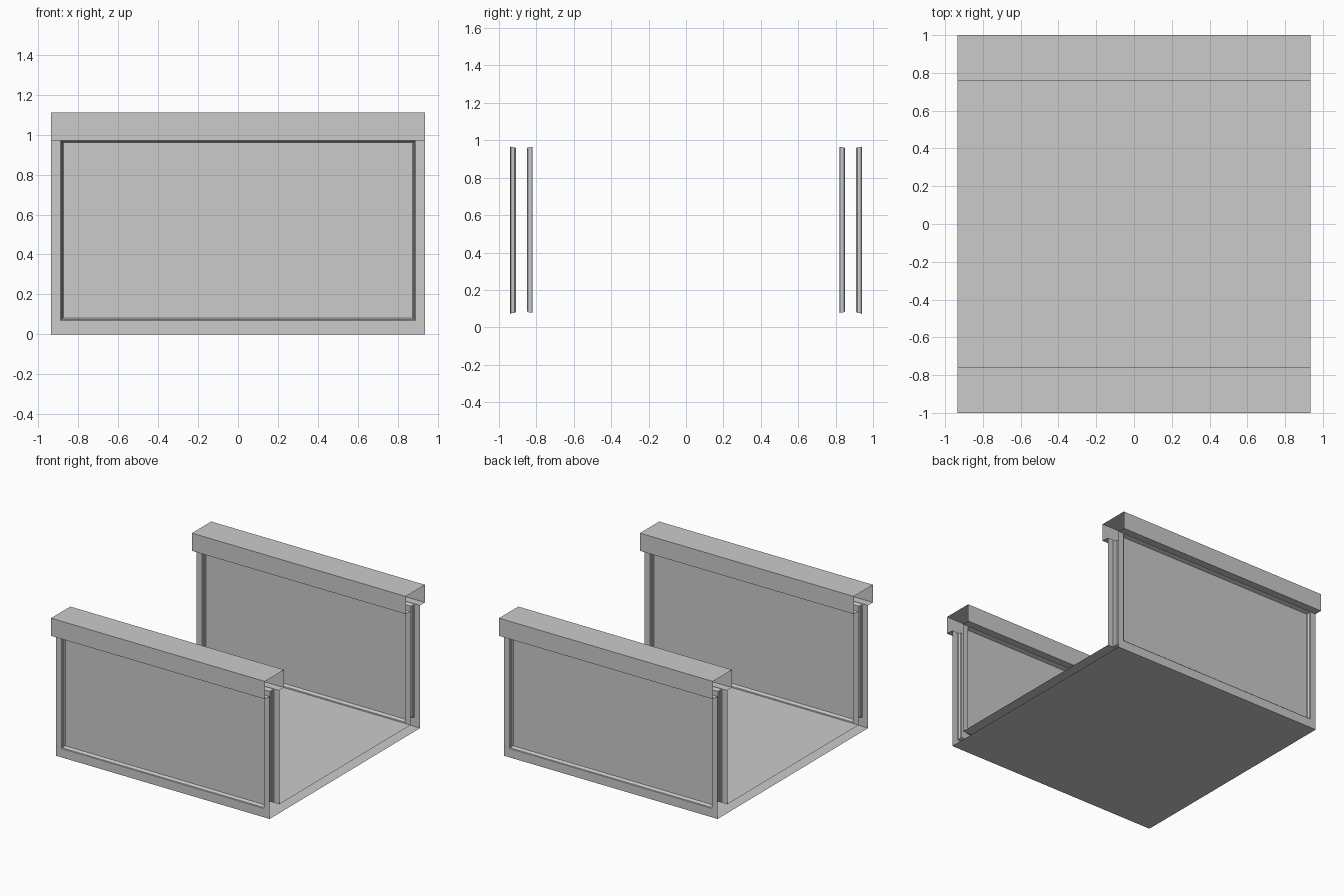
import bpy, bmesh, math

if "Cube" in bpy.data.objects:
    bpy.data.objects.remove(bpy.data.objects["Cube"])

HALF = 0.935            # half length along x
OUT, INN = -0.94, -0.82  # outer and inner wall skins
FLOOR, TOP = 0.07, 0.97


def finish(name, bm, mirror=True):
    bmesh.ops.remove_doubles(bm, verts=bm.verts, dist=0.0005)
    me = bpy.data.meshes.new(name)
    bm.to_mesh(me)
    bm.free()
    ob = bpy.data.objects.new(name, me)
    bpy.context.collection.objects.link(ob)
    if mirror:
        mod = ob.modifiers.new("mirror_y", 'MIRROR')
        mod.use_axis = (False, True, False)
    bpy.ops.object.select_all(action='DESELECT')
    ob.select_set(True)
    bpy.context.view_layer.objects.active = ob
    bpy.ops.object.shade_smooth_by_angle(angle=math.radians(35))
    return ob


def sweep(bm, path):
    """Extrude an open (y, z) profile along x, leaving the ends open."""
    rows = [[bm.verts.new((s * HALF, y, z)) for s in (-1, 1)] for y, z in path]
    for a, b in zip(rows, rows[1:]):
        bm.faces.new((a[0], a[1], b[1], b[0]))


def recessed_skin(bm, y, inward, bottom, rim_bottom):
    """Wall skin with a sunken rectangular panel; inward is the recess direction."""
    rim_top = TOP - 0.003
    steps = [(0.887, 0, 0), (0.882, 0.005, 0.004),
             (0.879, 0.008, 0.024), (0.873, 0.013, 0.030)]
    spec = [(HALF, bottom, TOP, 0)]
    spec += [(x, rim_bottom + g, rim_top - g * 0.6, d) for x, g, d in steps]
    rings = []
    for x, lo, hi, d in spec:
        pts = [(-x, lo), (x, lo), (x, hi), (-x, hi)]
        if inward < 0:
            pts.reverse()
        rings.append([bm.verts.new((px, y + inward * d, pz)) for px, pz in pts])
    for a, b in zip(rings, rings[1:]):
        for i in range(4):
            j = (i + 1) % 4
            bm.faces.new((a[i], a[j], b[j], b[i]))
    bm.faces.new(rings[-1])


# Side walls: outer and inner skins with sunken panels
bm = bmesh.new()
recessed_skin(bm, OUT, 1, 0.0, 0.07)
recessed_skin(bm, INN, -1, FLOOR, FLOOR + 0.003)
finish("side_walls", bm)

# Overhanging cap rails, hollow and open at both ends
bm = bmesh.new()
sweep(bm, [(OUT, TOP), (-1, TOP), (-1, 1.11), (-0.76, 1.11), (-0.76, TOP), (INN, TOP)])
finish("cap_rails", bm)

# Floor: top surface and underside
bm = bmesh.new()
sweep(bm, [(INN, FLOOR), (-INN, FLOOR)])
sweep(bm, [(-OUT, 0), (OUT, 0)])
finish("floor", bm, mirror=False)
